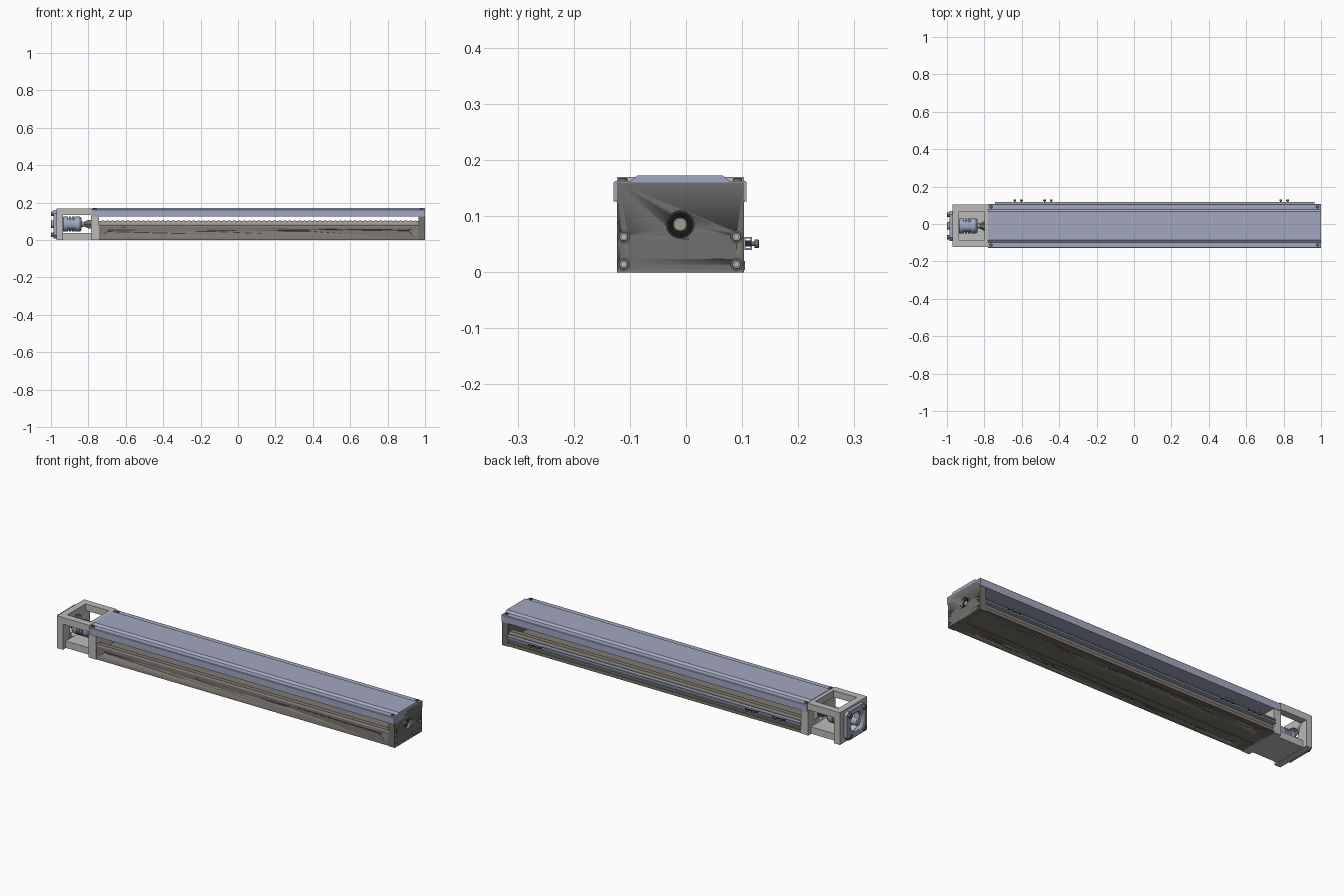
import bpy, bmesh, math
from mathutils import Vector, Matrix

if "Cube" in bpy.data.objects:
    bpy.data.objects.remove(bpy.data.objects["Cube"])

YC, ZC = -0.0105, 0.085          # screw axis
Y0, Y1 = -0.123, 0.103           # body width


def material(name, rgb):
    m = bpy.data.materials.new(name)
    m.diffuse_color = (*rgb, 1)
    m.use_nodes = True
    m.node_tree.nodes["Principled BSDF"].inputs["Base Color"].default_value = m.diffuse_color
    return m


BLUE = material("blue_grey", (0.36, 0.39, 0.53))
BROWN = material("brown_grey", (0.21, 0.19, 0.165))
DARK = material("dark_grey", (0.16, 0.16, 0.155))
LIGHT = material("light_grey", (0.5, 0.5, 0.49))
STEEL = material("steel", (0.36, 0.34, 0.29))
BLACK = material("black", (0.02, 0.02, 0.02))


def box(bm, x0, x1, y0, y1, z0, z1):
    m = Matrix.Translation(((x0 + x1) / 2, (y0 + y1) / 2, (z0 + z1) / 2))
    m = m @ Matrix.Diagonal((x1 - x0, y1 - y0, z1 - z0, 1))
    bmesh.ops.create_cube(bm, size=1, matrix=m)


def prism(bm, pts, x0, x1):
    a = [bm.verts.new((x0, y, z)) for y, z in pts]
    b = [bm.verts.new((x1, y, z)) for y, z in pts]
    n = len(pts)
    bm.faces.new(a)
    bm.faces.new(b[::-1])
    for i in range(n):
        bm.faces.new((a[i], a[(i + 1) % n], b[(i + 1) % n], b[i]))


def lathe(bm, prof, origin, axis, n=24):
    """Turn (height, radius) points around an axis; both ends are capped."""
    rot = Vector(axis).to_track_quat('Z', 'Y')
    rings = []
    for h, r in prof:
        rings.append([bm.verts.new(Vector(origin) + rot @ Vector(
            (r * math.cos(2 * math.pi * i / n), r * math.sin(2 * math.pi * i / n), h))) for i in range(n)])
    for a, b in zip(rings, rings[1:]):
        for i in range(n):
            bm.faces.new((a[i], a[(i + 1) % n], b[(i + 1) % n], b[i]))
    bm.faces.new(rings[0])
    bm.faces.new(rings[-1])


def bolt(bm, origin, axis, r, h):
    """Socket head bolt standing on origin."""
    lathe(bm, [(-h * .5, r), (h * .8, r), (h, r * .85), (h, r * .5), (h * .3, r * .5)], origin, axis, 18)


def finish(bm, name, mat):
    bmesh.ops.recalc_face_normals(bm, faces=bm.faces[:])
    me = bpy.data.meshes.new(name)
    bm.to_mesh(me)
    bm.free()
    ob = bpy.data.objects.new(name, me)
    bpy.context.collection.objects.link(ob)
    me.materials.append(mat)
    bpy.ops.object.select_all(action='DESELECT')
    ob.select_set(True)
    bpy.context.view_layer.objects.active = ob
    bpy.ops.object.shade_smooth_by_angle(angle=math.radians(32))
    return ob


def cut(ob, holes):
    """Drill holes given as (origin, axis, radius, depth)."""
    bm = bmesh.new()
    for o, ax, r, d in holes:
        lathe(bm, [(-0.004, r), (d, r)], o, ax, 24 if r > .01 else 12)
    cutter = finish(bm, ob.name + "_cutter", ob.data.materials[0])
    cutter.hide_render = True
    mod = ob.modifiers.new("holes", 'BOOLEAN')
    mod.operation, mod.object, mod.solver = 'DIFFERENCE', cutter, 'EXACT'
    bpy.context.view_layer.objects.active = ob
    bpy.ops.object.modifier_apply(modifier="holes")
    bpy.data.objects.remove(cutter)


def mirrored(half):
    """Mirror half of a y-z outline about the screw axis."""
    return [(YC - y, z) for y, z in half] + [(YC + y, z) for y, z in half[::-1]]


# U-shaped guide rail with ball grooves and a relief under its base
bm = bmesh.new()
prism(bm, mirrored([(.025, .003), (.028, 0), (.109, 0), (.109, .07), (.103, .079), (.078, .079),
                    (.078, .068), (.086, .061), (.086, .055), (.078, .048), (.072, .034)]), -.75, .97)
rail = finish(bm, "guide_rail", BROWN)
holes = [((x, Y0 + .0035, .05), (0, 1, 0), .005, .012) for x in (-.69, -.157, .375, .907)]
holes += [((-.64 + .214 * i, YC + s * .075, 0), (0, 0, 1), .006, .015) for i in range(8) for s in (-1, 1)]
cut(rail, holes)

# threaded screw: helical surface
bm = bmesh.new()
n, pitch, turns = 20, .027, 64
radii = (.0205, .0205, .0165, .0165)
grid = [[bm.verts.new((-.76 + (k / 4 + i / n) * pitch, YC + radii[k % 4] * math.cos(2 * math.pi * i / n),
                       ZC + radii[k % 4] * math.sin(2 * math.pi * i / n))) for k in range(turns * 4 + 1)]
        for i in range(n)]
for i in range(n):
    for k in range(turns * 4 - 4):
        a, b = grid[i], grid[(i + 1) % n]
        s = 4 if i == n - 1 else 0
        bm.faces.new((a[k], a[k + 1], b[k + 1 + s], b[k + s])) if not s else \
            bm.faces.new((a[k], a[k + 1], b[k + 5], b[k + 4]))
finish(bm, "ball_screw", STEEL)

# plain screw ends
bm = bmesh.new()
lathe(bm, [(-.84, .012), (-.77, .012), (-.77, .016), (-.74, .016)], (0, YC, ZC), (1, 0, 0))
lathe(bm, [(.94, .016), (.965, .016), (.965, .013), (.988, .013), (.99, .011)], (0, YC, ZC), (1, 0, 0))
finish(bm, "screw_journals", STEEL)

# far end block with bearing bore and counterbored bolts
bm = bmesh.new()
box(bm, .965, 1, Y0, Y1, 0, .16)
end = finish(bm, "end_block", DARK)
corners = [(y, z) for y in (-.111, .09) for z in (.014, .063)]
cut(end, [((1, YC, ZC), (-1, 0, 0), .025, .025)] + [((1, y, z), (-1, 0, 0), .0105, .012) for y, z in corners])
bm = bmesh.new()
for y, z in corners:
    bolt(bm, (.989, y, z), (1, 0, 0), .008, .009)
finish(bm, "end_bolts", LIGHT)
bm = bmesh.new()
lathe(bm, [(.974, .024), (.985, .024), (.986, .02), (.983, .019), (.983, .016), (.976, .013)],
      (0, YC, ZC), (1, 0, 0), 32)
finish(bm, "end_bearing", BLACK)

# near bearing block
bm = bmesh.new()
box(bm, -.785, -.743, Y0, Y1, 0, .16)
block = finish(bm, "bearing_block", LIGHT)
cut(block, [((-.785, YC, ZC), (1, 0, 0), .035, .015)])

# open motor bracket: face plate, top side beams, rear bridge, recessed floor
bm = bmesh.new()
box(bm, -.97, -.935, Y0, Y1, 0, .17)
face = finish(bm, "motor_face_plate", LIGHT)
cut(face, [((-.97, YC, ZC), (1, 0, 0), .055, .05)])
bm = bmesh.new()
for a, b in ((Y0, -.086), (.066, Y1)):
    box(bm, -.935, -.785, a, b, .135, .17)
box(bm, -.8, -.78, Y0, Y1, .135, .17)
box(bm, -.935, -.785, Y0 + .022, Y1 - .022, .002, .038)
finish(bm, "motor_bracket", LIGHT)

# motor adapter flange with chamfered corners, bolts and centre hub
bm = bmesh.new()
prism(bm, mirrored([(.062, .008), (.08, .026), (.08, .142), (.062, .16)][::-1]), -.987, -.97)
flange = finish(bm, "adapter_flange", BLUE)
cut(flange, [((-.987, YC, ZC - .001), (1, 0, 0), .05, .03)])
bm = bmesh.new()
for sy in (-1, 1):
    for sz in (-1, 1):
        bolt(bm, (-.987, YC + sy * .06, .084 + sz * .056), (-1, 0, 0), .012, .013)
finish(bm, "adapter_bolts", DARK)

# flexible coupling with grooves and motor-side hub
bm = bmesh.new()
lathe(bm, [(-1, .016), (-.998, .02), (-.94, .02), (-.94, .034), (-.932, .04), (-.908, .04), (-.908, .033),
           (-.903, .033), (-.903, .04), (-.893, .04), (-.893, .033), (-.888, .033), (-.888, .04),
           (-.878, .04), (-.878, .033), (-.873, .033), (-.873, .04), (-.845, .04), (-.837, .034),
           (-.837, .014), (-.83, .014)], (0, YC, ZC), (1, 0, 0), 32)
finish(bm, "shaft_coupling", BLUE)
bm = bmesh.new()
lathe(bm, [(-.825, .014), (-.815, .018), (-.80, .027), (-.775, .027)], (0, YC, ZC), (1, 0, 0), 6)
finish(bm, "lock_nut", DARK)

# folded sheet cover: outline offset inward by the sheet thickness
outer = [(.1185, .125), (.1185, .16), (.1155, .163), (.088, .163), (.076, .1725)]
inner = [(.075, .1695), (.087, .16), (.1145, .16), (.1155, .159), (.1155, .125)]
bm = bmesh.new()
left = [(YC - y, z) for y, z in outer]
right = [(YC + y, z) for y, z in outer[::-1]]
under = [(YC + y, z) for y, z in inner] + [(YC - y, z) for y, z in inner[::-1]]
prism(bm, left + right + under, -.78, 1)
finish(bm, "top_cover", BLUE)
bm = bmesh.new()
for x in (-.765, .982):
    for s in (-1, 1):
        bolt(bm, (x, YC + s * .102, .163), (0, 0, 1), .008, .005)
finish(bm, "cover_screws", DARK)

# sensor channel along the back
bm = bmesh.new()
prism(bm, [(.098, .04), (.118, .04), (.118, .046), (.115, .046), (.115, .043), (.106, .043),
           (.106, .06), (.115, .06), (.115, .057), (.118, .057), (.118, .063), (.098, .063)], -.743, .965)
finish(bm, "sensor_channel", BLUE)
bm = bmesh.new()
box(bm, -.743, .965, .097, .105, .004, .02)
finish(bm, "lower_strip", BROWN)

# limit sensors and their clamp screws
bm = bmesh.new()
bolts = bmesh.new()
for x in (-.62, -.46, .803):
    box(bm, x - .035, x + .035, .106, .117, .046, .057)
    for s in (-1, 1):
        lathe(bolts, [(.11, .004), (.122, .004), (.122, .0075), (.129, .0075), (.13, .0065)],
              (x + s * .018, 0, .051), (0, 1, 0), 16)
finish(bm, "limit_sensors", BLACK)
finish(bolts, "sensor_screws", DARK)
